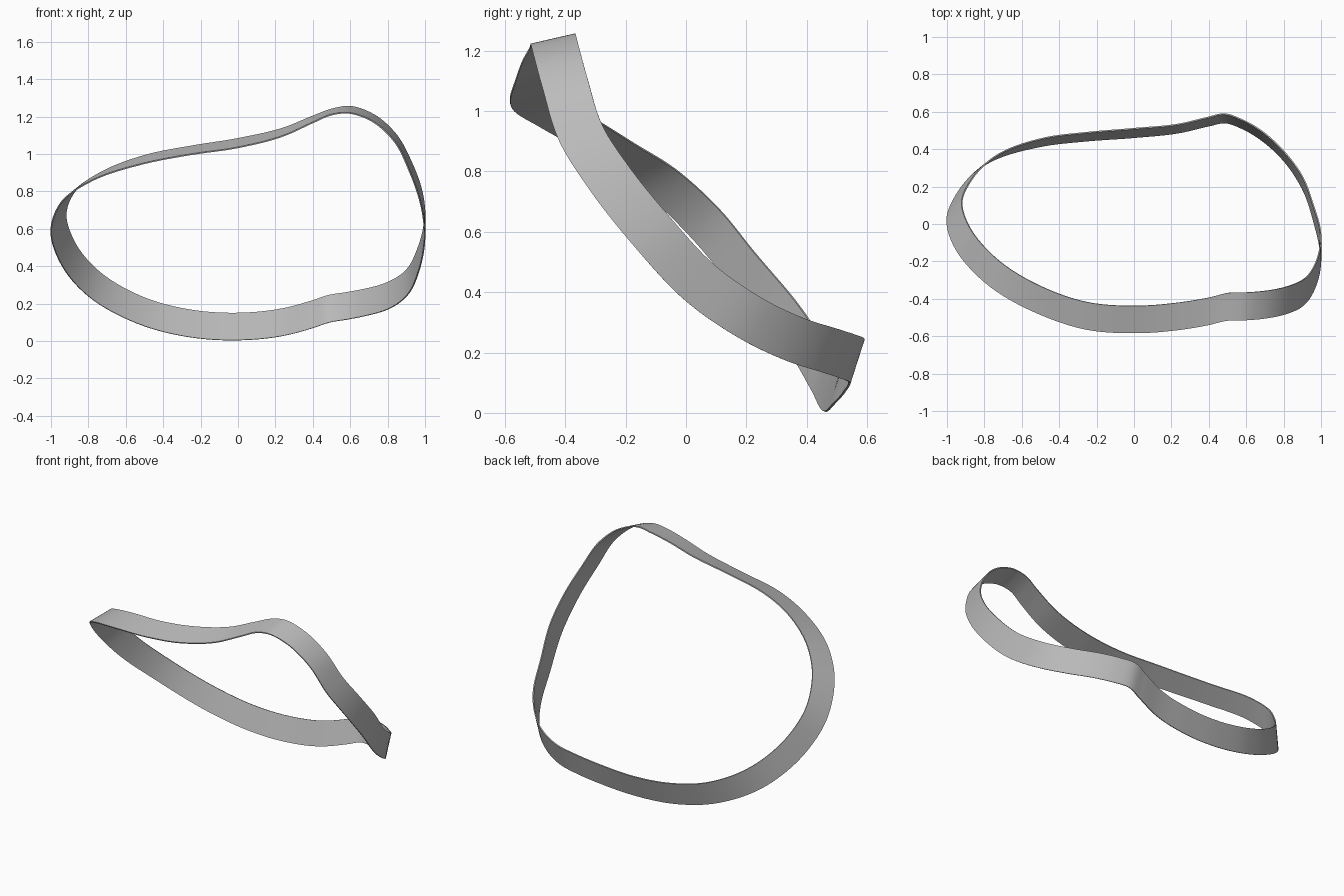
import bpy
import bmesh
from math import sin, cos, radians, sqrt
from mathutils import Vector

default_cube = bpy.data.objects.get("Cube")
if default_cube:
    bpy.data.objects.remove(default_cube, do_unlink=True)

BAND_WIDTH = 0.153
BAND_THICKNESS = 0.007
STEPS = 8

# Closed path of the band's lower edge: x, y, z and tilt of the band in degrees
EDGE_PATH = [
    (.5, -.517, 1.21, 12), (.58, -.515, 1.22, 13), (.7, -.505, 1.185, 12),
    (.83, -.475, 1.075, 12), (.92, -.42, .9, 19), (.975, -.32, .74, 27),
    (.998, -.17, .55, 41), (.965, 0, .37, 51), (.9, .19, .24, 59),
    (.8, .34, .17, 67), (.68, .45, .135, 69), (.58, .51, .115, 71),
    (.49, .541, .1, 72), (.4, .525, .07, 73), (.25, .49, .03, 73),
    (0, .463, .005, 72), (-.25, .445, .02, 73), (-.5, .415, .08, 73),
    (-.8, .315, .24, 73), (-.95, .155, .42, 60), (-1, .02, .58, 45),
    (-.95, -.14, .735, 26), (-.8, -.31, .848, 18), (-.5, -.485, .95, 18),
    (-.25, -.565, .998, 17), (0, -.583, 1.035, 18), (.25, -.565, 1.1, 16),
    (.4, -.54, 1.168, 14),
]


def cross_section(x, y, z, tilt):
    """Lower and upper edge point of the band at one station."""
    lean = 0.08 * x * x if x < 0 else 0.03 * x * (z - 0.55)
    reach = sqrt(BAND_WIDTH ** 2 - lean ** 2)
    angle = radians(tilt)
    lower = Vector((x, y, z))
    upper = lower + Vector((lean, reach * cos(angle), reach * sin(angle)))
    return lower, upper


def smooth_loop(points, steps):
    """Closed curve through the points, with tangents weighted by chord length."""
    count = len(points)
    chord = [(points[(i + 1) % count] - points[i]).length for i in range(count)]
    tangents = []
    for i in range(count):
        before, after = chord[i - 1], chord[i]
        slope_in = (points[i] - points[i - 1]) / before
        slope_out = (points[(i + 1) % count] - points[i]) / after
        tangents.append((slope_in * after + slope_out * before) / (before + after))
    result = []
    for i in range(count):
        j = (i + 1) % count
        for step in range(steps):
            t = step / steps
            blend = t * t * (3 - 2 * t)
            start_pull = t * (1 - t) ** 2 * chord[i]
            end_pull = t * t * (t - 1) * chord[i]
            result.append(points[i].lerp(points[j], blend)
                          + tangents[i] * start_pull + tangents[j] * end_pull)
    return result


# Grey material
grey = bpy.data.materials.new("plain_grey")
grey.use_nodes = True
colour = (0.5, 0.5, 0.5, 1)
grey.diffuse_color = colour
for node in grey.node_tree.nodes:
    if node.type == 'BSDF_PRINCIPLED':
        node.inputs["Base Color"].default_value = colour

# Twisted ribbon surface between the two edges
sections = [cross_section(*row) for row in EDGE_PATH]
lower_edge = smooth_loop([s[0] for s in sections], STEPS)
upper_edge = smooth_loop([s[1] for s in sections], STEPS)

bm = bmesh.new()
lower_verts = [bm.verts.new(p) for p in lower_edge]
upper_verts = [bm.verts.new(p) for p in upper_edge]
for i in range(len(lower_verts)):
    bm.faces.new((lower_verts[i - 1], lower_verts[i], upper_verts[i], upper_verts[i - 1]))
mesh = bpy.data.meshes.new("twisted_band")
bm.to_mesh(mesh)
bm.free()
mesh.materials.append(grey)

band = bpy.data.objects.new("twisted_band", mesh)
bpy.context.collection.objects.link(band)

# Thin wall thickness
solid = band.modifiers.new("thickness", 'SOLIDIFY')
solid.thickness = BAND_THICKNESS
solid.offset = 0

# Apply the thickness, then shade smooth with sharp rims
for other in bpy.context.selected_objects:
    other.select_set(False)
bpy.context.view_layer.objects.active = band
band.select_set(True)
bpy.ops.object.modifier_apply(modifier=solid.name)
bpy.ops.object.shade_smooth_by_angle(angle=radians(40))
